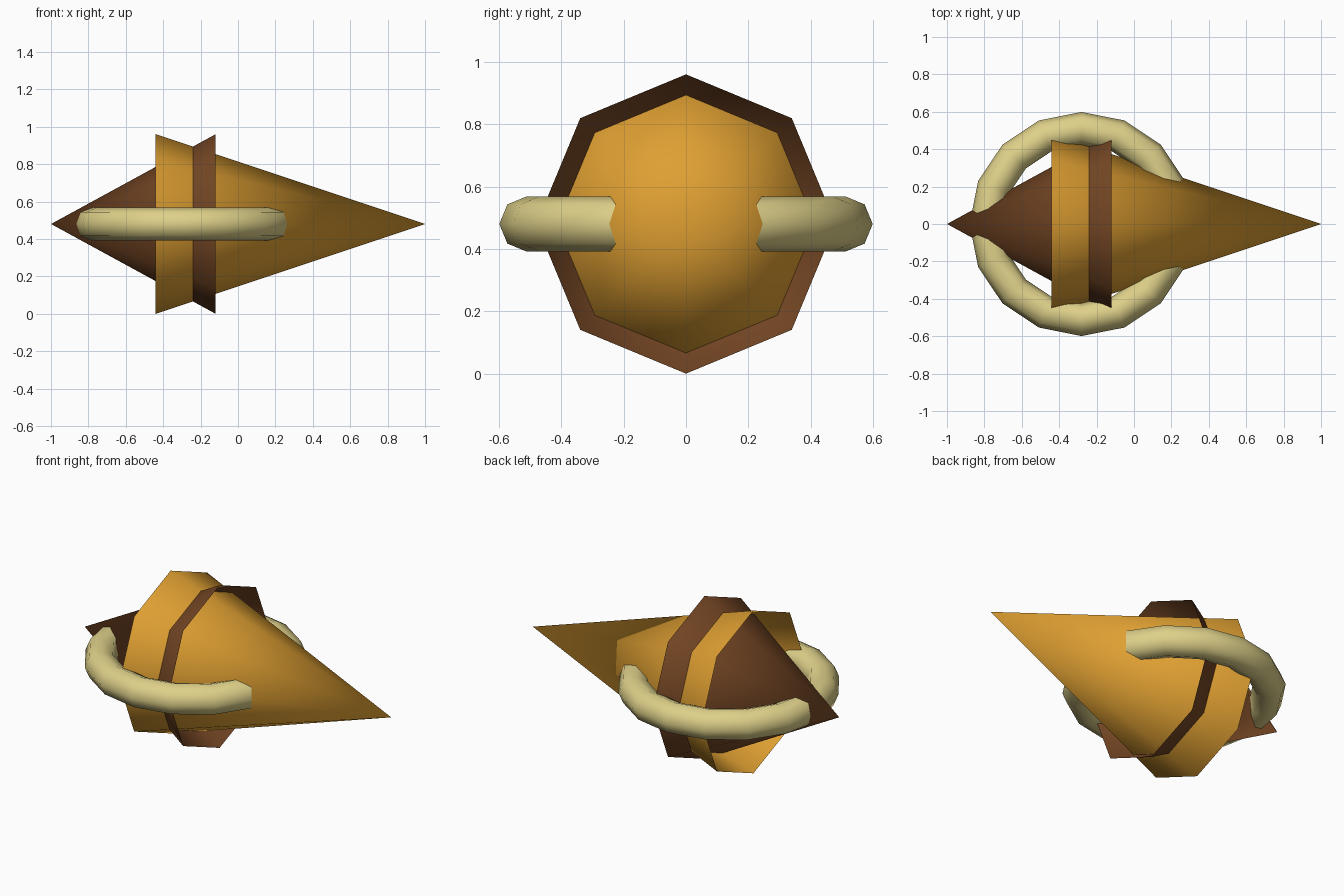
import bpy
from math import pi

if "Cube" in bpy.data.objects:
    bpy.data.objects.remove(bpy.data.objects["Cube"], do_unlink=True)

RADIUS = 0.48  # rim radius, also the height of the shared axis


def material(name, colour):
    mat = bpy.data.materials.new(name)
    mat.use_nodes = True
    mat.diffuse_color = (*colour, 1)
    mat.node_tree.nodes["Principled BSDF"].inputs["Base Color"].default_value = (*colour, 1)
    return mat


def finish(name, mat):
    obj = bpy.context.object
    obj.name = name
    obj.data.materials.append(mat)
    bpy.ops.object.shade_smooth()
    return obj


def open_cone(name, mat, base_x, tip_x):
    """Eight-sided cone lying along x, without a base."""
    length = abs(tip_x - base_x)
    side = 1 if tip_x > base_x else -1
    bpy.ops.mesh.primitive_cone_add(
        vertices=8, radius1=RADIUS, radius2=0, depth=length, end_fill_type='NOTHING',
        location=((base_x + tip_x) / 2, 0, RADIUS), rotation=(0, side * pi / 2, 0))
    return finish(name, mat)


gold = material("gold", (0.74, 0.35, 0.032))
brown = material("brown", (0.18, 0.063, 0.018))
cream = material("cream", (0.73, 0.63, 0.25))

# Two hollow cones pushed through each other, rims left open
open_cone("long_cone", gold, -0.44, 1.0)
open_cone("short_cone", brown, -0.12, -1.0)

# Faceted ring around the waist
bpy.ops.mesh.primitive_torus_add(
    major_segments=16, minor_segments=8, major_radius=0.51, minor_radius=0.089,
    location=(-0.28, 0, RADIUS))
finish("ring", cream)
